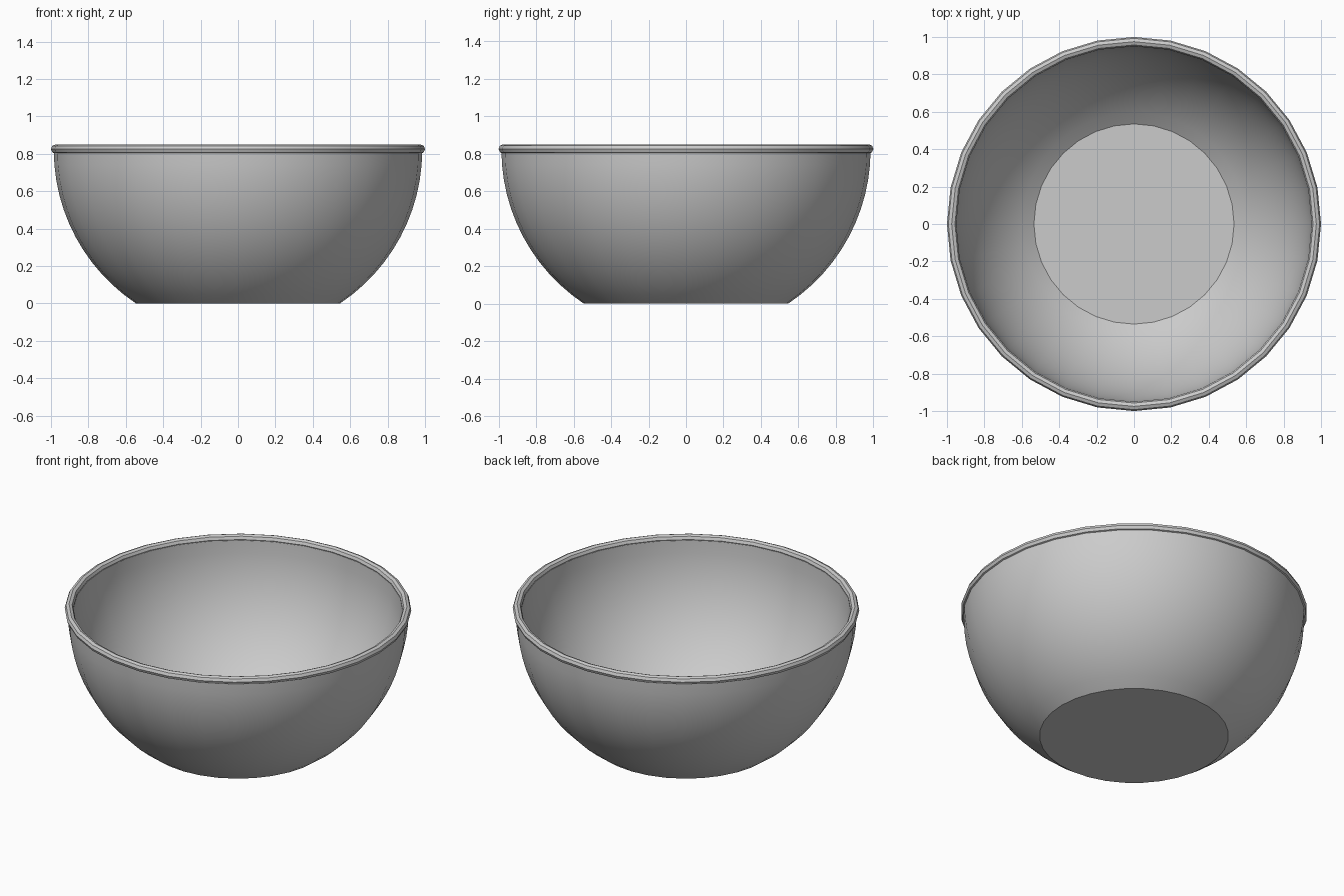
import bpy, bmesh, math

if "Cube" in bpy.data.objects:
    bpy.data.objects.remove(bpy.data.objects["Cube"])

SEGMENTS = 32
CENTRE_Z = 0.82

grey = bpy.data.materials.new("light grey")
grey.diffuse_color = (0.6, 0.6, 0.6, 1)
grey.use_nodes = True
grey.node_tree.nodes["Principled BSDF"].inputs["Base Color"].default_value = grey.diffuse_color


def lathe(name, profile, closed=False, angle=30):
    """Revolve (radius, z) points around z; radius 0 makes a single pole."""
    bm = bmesh.new()
    rings = []
    for r, z in profile:
        if r == 0:
            rings.append([bm.verts.new((0, 0, z))] * SEGMENTS)
            continue
        turn = [2 * math.pi * i / SEGMENTS for i in range(SEGMENTS)]
        rings.append([bm.verts.new((r * math.cos(a), r * math.sin(a), z)) for a in turn])
    pairs = list(zip(rings, rings[1:]))
    if closed:
        pairs.append((rings[-1], rings[0]))
    for low, high in pairs:
        for i in range(SEGMENTS):
            j = (i + 1) % SEGMENTS
            corners = list(dict.fromkeys((low[i], low[j], high[j], high[i])))
            bm.faces.new(corners)
    bmesh.ops.recalc_face_normals(bm, faces=bm.faces)
    mesh = bpy.data.meshes.new(name)
    bm.to_mesh(mesh)
    bm.free()
    mesh.materials.append(grey)
    obj = bpy.data.objects.new(name, mesh)
    bpy.context.collection.objects.link(obj)
    bpy.ops.object.select_all(action='DESELECT')
    obj.select_set(True)
    bpy.context.view_layer.objects.active = obj
    bpy.ops.object.shade_smooth_by_angle(angle=math.radians(angle))
    return obj


def arc(radius, z_start, z_end, steps=12):
    """Part of a sphere's profile between two heights."""
    a = math.asin((z_start - CENTRE_Z) / radius)
    b = math.asin((z_end - CENTRE_Z) / radius)
    angles = [a + (b - a) * i / steps for i in range(steps + 1)]
    return [(radius * math.cos(t), CENTRE_Z + radius * math.sin(t)) for t in angles]


# Bowl wall: flat base, rounded outside, rounded inside, flat floor
outside = arc(0.985, 0.0, 0.82)
inside = arc(0.95, 0.82, 0.035)
lathe("bowl_body", [(0, 0)] + outside + inside + [(0, 0.035)])

# Rolled lip around the opening
lip = [(0.975 + 0.025 * math.cos(k * math.pi / 4),
        0.825 + 0.025 * math.sin(k * math.pi / 4)) for k in range(8)]
lathe("bowl_rim", lip, closed=True, angle=40)
